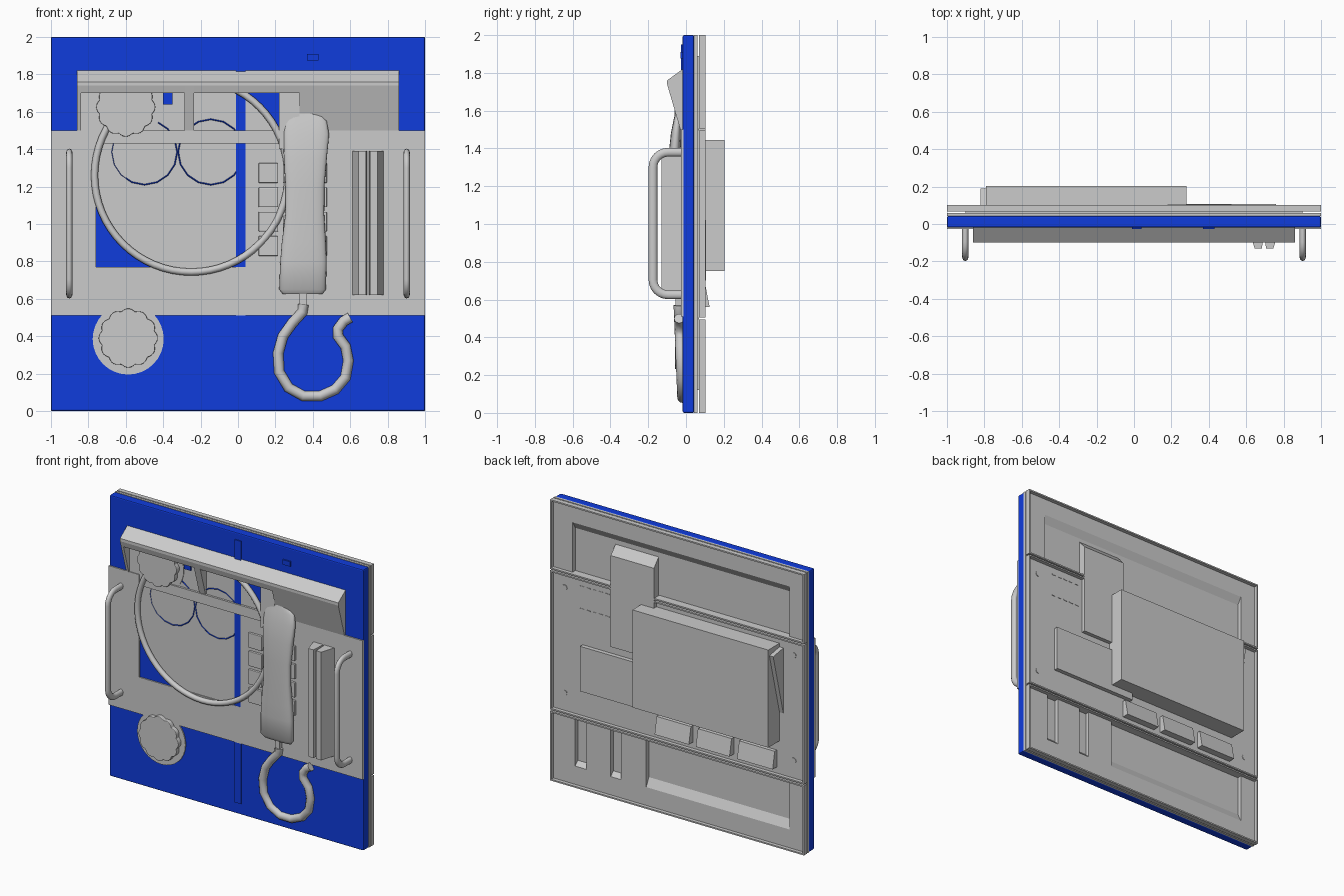
import bpy, bmesh, math
from mathutils import Vector

if "Cube" in bpy.data.objects:
    bpy.data.objects.remove(bpy.data.objects["Cube"])

blue = bpy.data.materials.new("blue_paint")
blue.diffuse_color = (0.005, 0.045, 0.72, 1)
blue.use_nodes = True
blue.node_tree.nodes["Principled BSDF"].inputs["Base Color"].default_value = blue.diffuse_color


def finish(name, bm, mat=None, smooth=False, bevel=0):
    bmesh.ops.recalc_face_normals(bm, faces=bm.faces)
    me = bpy.data.meshes.new(name)
    bm.to_mesh(me)
    bm.free()
    ob = bpy.data.objects.new(name, me)
    bpy.context.collection.objects.link(ob)
    if mat:
        me.materials.append(mat)
    if bevel:
        m = ob.modifiers.new("bevel", 'BEVEL')
        m.width, m.segments = bevel, 2
    if smooth:
        bpy.ops.object.select_all(action='DESELECT')
        ob.select_set(True)
        bpy.context.view_layer.objects.active = ob
        bpy.ops.object.shade_smooth_by_angle(angle=math.radians(40))
    return ob


def loft(name, rings, **kw):
    """Skin a list of equal-length closed rings and cap both ends."""
    bm = bmesh.new()
    rows = [[bm.verts.new(p) for p in r] for r in rings]
    n = len(rows[0])
    for a, b in zip(rows, rows[1:]):
        for i in range(n):
            bm.faces.new((a[i], a[(i + 1) % n], b[(i + 1) % n], b[i]))
    bm.faces.new(rows[0])
    bm.faces.new(rows[-1])
    return finish(name, bm, **kw)


def prism_x(name, x0, x1, yz, **kw):
    return loft(name, [[(x, y, z) for y, z in yz] for x in (x0, x1)], **kw)


def prism_y(name, y0, y1, xz, **kw):
    return loft(name, [[(x, y, z) for x, z in xz] for y in (y0, y1)], **kw)


def box(name, x0, x1, y0, y1, z0, z1, **kw):
    return prism_x(name, x0, x1, [(y0, z0), (y1, z0), (y1, z1), (y0, z1)], **kw)


def circle(cx, cz, r, n, lobe=0, k=0):
    out = []
    for i in range(n):
        a = math.tau * i / n
        rr = r + lobe * abs(math.cos(k * a / 2))
        out.append((cx + rr * math.cos(a), cz + rr * math.sin(a)))
    return out


def torus(name, cx, y, cz, R, r, n, m, mat=None):
    bm = bmesh.new()
    rows = []
    for i in range(n):
        a = math.tau * i / n
        rows.append([bm.verts.new((cx + (R + r * math.cos(b)) * math.cos(a), y + r * math.sin(b),
                                   cz + (R + r * math.cos(b)) * math.sin(a)))
                     for b in (math.tau * j / m for j in range(m))])
    for i in range(n):
        p, q = rows[i], rows[(i + 1) % n]
        for j in range(m):
            bm.faces.new((p[j], p[(j + 1) % m], q[(j + 1) % m], q[j]))
    return finish(name, bm, mat=mat, smooth=m > 4)


def tube(name, pts, r, flat=1, m=12):
    pts = [Vector(p) for p in pts]
    ref = Vector((1, 0, 0)) if len({p.x for p in pts}) == 1 else Vector((0, 1, 0))
    rings = []
    for i, p in enumerate(pts):
        t = (pts[min(i + 1, len(pts) - 1)] - pts[max(i - 1, 0)]).normalized()
        s = t.cross(ref).normalized()
        rings.append([p + r * (math.cos(a) * s + flat * math.sin(a) * ref)
                      for a in (math.tau * j / m for j in range(m))])
    return loft(name, rings, smooth=True)


def cut(ob, *cutters):
    bpy.context.view_layer.objects.active = ob
    for c in cutters:
        c.hide_render = True
        m = ob.modifiers.new("cut", 'BOOLEAN')
        m.object, m.operation, m.solver = c, 'DIFFERENCE', 'EXACT'
        bpy.ops.object.modifier_apply(modifier=m.name)
        bpy.data.objects.remove(c)
    return ob


# Door panel and its raised vertical strip
box("blue_panel", -1, 1, -0.018, 0.043, 0, 2, mat=blue, bevel=0.008)
box("blue_strip", -0.01, 0.04, -0.0255, -0.01, 0.08, 1.95, mat=blue)
box("upper_tab", 0.37, 0.43, -0.028, -0.01, 1.875, 1.91, mat=blue)

# Front centre plate with its window
plate = box("front_plate", -1, 1, -0.027, -0.012, 0.51, 1.5)
cut(plate, box("window_cutter", -0.76, 0.04, -0.1, 0.1, 0.77, 1.6))
box("window_filler", -0.77, -0.6, -0.023, -0.012, 1.15, 1.5)
box("window_crossbar", -0.72, 0.25, -0.036, -0.015, 1.43, 1.5)

# Large disc with its rim, and two round outlines on it
prism_y("dial_disc", -0.021, -0.01, circle(-0.25, 1.26, 0.515, 64))
torus("dial_rim", -0.25, -0.036, 1.26, 0.517, 0.019, 64, 10)
for i, cx in enumerate((-0.5, -0.145)):
    torus("round_outline_%d" % i, cx, -0.0205, 1.385, 0.175, 0.004, 16, 4, mat=blue)

# Sloping hood across the top
wedge = [(-0.018, 1.82), (-0.1, 1.76), (-0.1, 1.74), (-0.03, 1.5), (-0.018, 1.5)]
beam = [(-0.018, 1.82), (-0.1, 1.76), (-0.1, 1.74), (-0.088, 1.7), (-0.018, 1.7)]
prism_x("hood_beam", -0.86, 0.33, beam)
for nm, a, b in (("hood_end", -0.86, -0.84), ("hood_divider", -0.285, -0.235), ("hood_face", 0.33, 0.86)):
    prism_x(nm, a, b, wedge)
box("hood_backing", -0.84, -0.7, -0.022, -0.015, 1.5, 1.7)
box("hood_tab", -0.4, -0.35, -0.035, -0.015, 1.64, 1.7, mat=blue)

# Scalloped knobs on round bases
for nm, cx, cz in (("upper_knob", -0.6, 1.62), ("lower_knob", -0.587, 0.385)):
    prism_y(nm + "_base", -0.0255, -0.015, circle(cx, cz, 0.19, 32))
    prism_y(nm, -0.058, -0.024, circle(cx, cz + 0.005, 0.145, 96, 0.013, 12), bevel=0.004)

# Keypad
for i in range(3):
    for j in range(4):
        x, z = 0.11 + i * 0.13, 0.83 + j * 0.13
        box("key_%d_%d" % (i, j), x, x + 0.105, -0.043, -0.02, z, z + 0.105, bevel=0.004)

# Handset: z, centre x, half width, back y, front y
box("handset_cradle", 0.22, 0.33, -0.06, -0.015, 1.4, 1.7)
secs = [(0.625, 0.345, 0.105, -0.03, -0.062), (0.65, 0.345, 0.125, -0.025, -0.08),
        (0.8, 0.35, 0.124, -0.025, -0.092), (0.9, 0.352, 0.118, -0.03, -0.094),
        (1.05, 0.357, 0.104, -0.04, -0.096), (1.2, 0.358, 0.104, -0.04, -0.096),
        (1.35, 0.36, 0.115, -0.03, -0.094), (1.48, 0.365, 0.122, -0.025, -0.08),
        (1.55, 0.362, 0.112, -0.025, -0.066), (1.575, 0.355, 0.095, -0.03, -0.06), (1.6, 0.335, 0.06, -0.03, -0.055)]
rings = []
for z, cx, w, yb, yf in secs:
    ring = []
    for k in range(24):
        c, s = math.cos(math.tau * k / 24), math.sin(math.tau * k / 24)
        ring.append((cx + w * math.copysign(abs(c) ** 0.7, c),
                     (yb + yf) / 2 + (yb - yf) / 2 * math.copysign(abs(s) ** 0.7, s), z))
    rings.append(ring)
loft("handset", rings, smooth=True)

# Handset stem and cord
box("cord_stem", 0.33, 0.365, -0.055, -0.025, 0.56, 0.64)
cord = [(.35, .57), (.345, .53), (.29, .47), (.24, .4), (.215, .31), (.22, .21), (.27, .125), (.35, .08),
        (.44, .08), (.52, .115), (.575, .18), (.59, .27), (.575, .345), (.535, .4), (.535, .44), (.565, .48), (.6, .5)]
tube("cord", [(x, -0.015 - 0.04 * z, z) for x, z in cord], 0.028)

# Twin upright rails, tapered towards the front
for nm, a, b, c, d in (("rail_left", 0.61, 0.69, 0.645, 0.685), ("rail_right", 0.70, 0.78, 0.705, 0.745)):
    loft(nm, [[(a, -0.02, z), (c, -0.13, z), (d, -0.13, z), (b, -0.02, z)] for z in (0.62, 1.39)])

# Side grab handles
for nm, x in (("left_handle", -0.902), ("right_handle", 0.902)):
    arc = [math.radians(15 * i) for i in range(7)]
    top = [(x, -0.095 - 0.08 * math.sin(a), 1.3 + 0.08 * math.cos(a)) for a in arc]
    low = [(x, y, 2.005 - z) for x, y, z in reversed(top)]
    tube(nm, [(x, -0.015, 1.38)] + top + low + [(x, -0.015, 0.625)], 0.023, flat=0.75)
    for i, z in enumerate((0.64, 1.39)):
        prism_y(nm + "_bolt_%d" % i, 0.07, 0.08, circle(x, z, 0.02, 12))


# Back: backing sheet, spacer and three rimmed plates with sloped pockets
def pocket(x0, x1, z0, z1, s0, s1):
    return prism_x("pocket_cutter", x0, x1, [(0.12, z0), (0.076, z0), (0.046, z0 + s0),
                                             (0.046, z1 - s1), (0.076, z1), (0.12, z1)])


def pockets():
    return [pocket(0.73, 0.82, 0.14, 0.485, 0.03, 0.001), pocket(0.46, 0.54, 0.14, 0.485, 0.03, 0.001),
            pocket(-0.87, 0.26, 0.14, 0.485, 0.06, 0.001), pocket(-0.87, 0.84, 1.515, 1.87, 0.001, 0.05)]


def rimmed(name, z0, z1):
    return cut(box(name, -1, 1, 0.068, 0.102, z0, z1),
               box("rim_cutter", -0.99, 0.99, 0.076, 0.2, z0 + 0.01, z1 - 0.01))


cut(box("backing_sheet", -1, 1, 0.043, 0.06, 0, 2), *pockets())
cut(box("back_spacer", -0.9, 0.9, 0.058, 0.07, 0.12, 1.89), *pockets())
p = pockets()
cut(rimmed("back_lower_plate", 0, 0.495), *p[:3])
cut(rimmed("back_upper_plate", 1.505, 2), p[3])
rimmed("back_middle_plate", 0.505, 1.495)

# Back housings
box("main_housing", -0.79, 0.28, 0.07, 0.203, 0.75, 1.445)
prism_x("housing_fin", -0.82, -0.785, [(0.075, 1.42), (0.19, 1.4), (0.075, 0.95)])
prism_x("cradle_housing", 0.18, 0.52, [(0.05, 1.79), (0.104, 1.73), (0.104, 1.08), (0.05, 1.08)])
box("keypad_housing", 0.1, 0.76, 0.07, 0.106, 0.7, 1.02)
for i, (a, b) in enumerate(((-0.11, 0.16), (-0.43, -0.165), (-0.77, -0.49))):
    prism_x("chute_%d" % i, a, b, [(0.07, 0.56), (0.125, 0.56), (0.102, 0.68), (0.07, 0.68)])

# Vent slots as fine raised dashes
for z in (1.27, 1.43):
    for i in range(5):
        box("vent_dash", 0.55 + i * 0.05, 0.58 + i * 0.05, 0.07, 0.079, z, z + 0.006)
